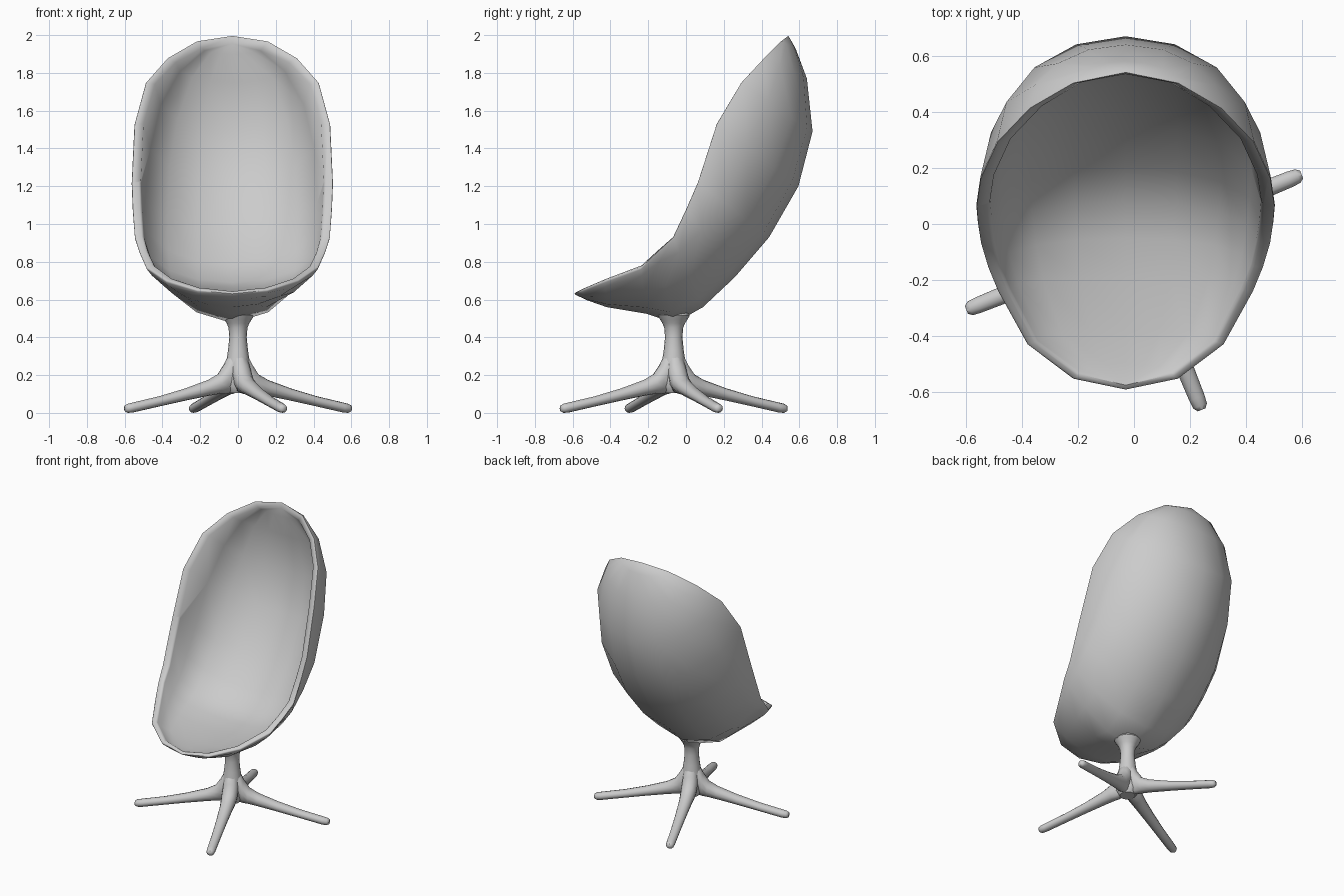
import bpy, bmesh
from math import sin, cos, pi, radians


def finish(name, bm, angle, bevel=0.0):
    bmesh.ops.remove_doubles(bm, verts=bm.verts, dist=0.0005)
    bmesh.ops.recalc_face_normals(bm, faces=bm.faces)
    mesh = bpy.data.meshes.new(name)
    bm.to_mesh(mesh)
    bm.free()
    ob = bpy.data.objects.new(name, mesh)
    bpy.context.collection.objects.link(ob)
    bpy.ops.object.select_all(action='DESELECT')
    ob.select_set(True)
    bpy.context.view_layer.objects.active = ob
    if bevel:
        m = ob.modifiers.new("Bevel", 'BEVEL')
        m.width, m.segments = bevel, 2
        m.limit_method, m.angle_limit = 'ANGLE', radians(62)
        bpy.ops.object.modifier_apply(modifier=m.name)
    bpy.ops.object.shade_smooth_by_angle(angle=radians(angle))
    return ob


def loft(bm, rings, caps=True):
    rows = [[bm.verts.new(p) for p in ring] for ring in rings]
    n = len(rows[0])
    for a, b in zip(rows, rows[1:]):
        for j in range(n):
            k = (j + 1) % n
            bm.faces.new((a[j], b[j], b[k], a[k]))
    if caps:
        bm.faces.new(rows[0])
        bm.faces.new(rows[-1][::-1])


# Shell: each rib spans the rim through a spine point
# half width, rim y, rim z, spine y, spine z, section exponent
OUTER = [
    (0.00, -.595, 0.63, -.595, 0.63, 1.0),
    (0.19, -.555, 0.65, -.52, 0.595, 1.2),
    (0.355, -.43, 0.70, -.42, 0.56, 1.5),
    (0.46, -.24, 0.77, -.21, 0.525, 1.8),
    (0.495, -.155, 0.85, -.06, 0.475, 2.1),
    (0.52, -.07, 0.93, 0.09, 0.56, 1.6),
    (0.53, 0.00, 1.08, 0.26, 0.72, 1.2),
    (0.535, 0.06, 1.22, 0.44, 0.93, 1.05),
    (0.52, 0.16, 1.53, 0.595, 1.20, 1.0),
    (0.46, 0.29, 1.75, 0.67, 1.49, 1.0),
    (0.345, 0.41, 1.88, 0.64, 1.77, 1.0),
    (0.19, 0.50, 1.97, 0.58, 1.93, 1.0),
    (0.00, 0.54, 2.00, 0.54, 2.00, 1.0),
]
# Inner lining: half width, rim y, rim z, spine y, spine z
INNER = [
    (0.00, -.575, 0.643, -.575, 0.643),
    (0.17, -.535, 0.663, -.50, 0.637),
    (0.32, -.42, 0.713, -.38, 0.637),
    (0.415, -.235, 0.783, -.19, 0.645),
    (0.45, -.15, 0.86, -.05, 0.66),
    (0.47, -.06, 0.935, 0.08, 0.69),
    (0.48, 0.01, 1.08, 0.20, 0.785),
    (0.485, 0.075, 1.22, 0.355, 0.965),
    (0.47, 0.175, 1.53, 0.51, 1.225),
    (0.41, 0.305, 1.74, 0.585, 1.49),
    (0.30, 0.42, 1.855, 0.57, 1.75),
    (0.16, 0.505, 1.93, 0.535, 1.90),
    (0.00, 0.535, 1.955, 0.535, 1.955),
]


def rib(w, ry, rz, sy, sz, e, cols=8):
    pts = []
    for j in range(cols + 1):
        t = -pi / 2 + pi * j / cols
        d = max(cos(t), 0.0) ** e
        pts.append((-0.03 + w * sin(t), ry + (sy - ry) * d, rz + (sz - rz) * d))
    return pts


bm = bmesh.new()
loft(bm, [rib(*o) + rib(*i, 0.85)[::-1] for o, i in zip(OUTER, INNER)], caps=False)
finish("seat_shell", bm, 60, bevel=0.01)

# Pedestal: flared round stem
CY = -0.065
STEM = [(.105, .05), (.14, .075), (.20, .072), (.26, .064), (.33, .053),
        (.40, .046), (.45, .05), (.475, .06), (.495, .073), (.515, .085), (.54, .07)]
bm = bmesh.new()
loft(bm, [[(r * cos(2 * pi * k / 16), CY + r * sin(2 * pi * k / 16), z)
           for k in range(16)] for z, r in STEM])
finish("stem", bm, 50)

# Four tapering legs: distance, bottom z, top z, half width
LEG = [(0.00, .105, .36, .045), (0.04, .105, .33, .05), (0.075, .10, .26, .052),
       (0.11, .10, .208, .05), (0.17, .09, .175, .044), (0.30, .065, .13, .037),
       (0.45, .034, .088, .032), (0.60, .002, .055, .029), (0.63, 0.0, .048, .026),
       (0.645, .008, .04, .015)]
for i in range(4):
    a = radians(22 + 90 * i)
    rings = []
    for d, lo, hi, hw in LEG:
        ring = []
        for k in range(12):
            t = 2 * pi * k / 12
            s = hw * cos(t)
            ring.append((d * cos(a) - s * sin(a), CY + d * sin(a) + s * cos(a),
                         (lo + hi) / 2 + (hi - lo) / 2 * sin(t)))
        rings.append(ring)
    bm = bmesh.new()
    loft(bm, rings)
    finish(f"leg_{i + 1}", bm, 60)
